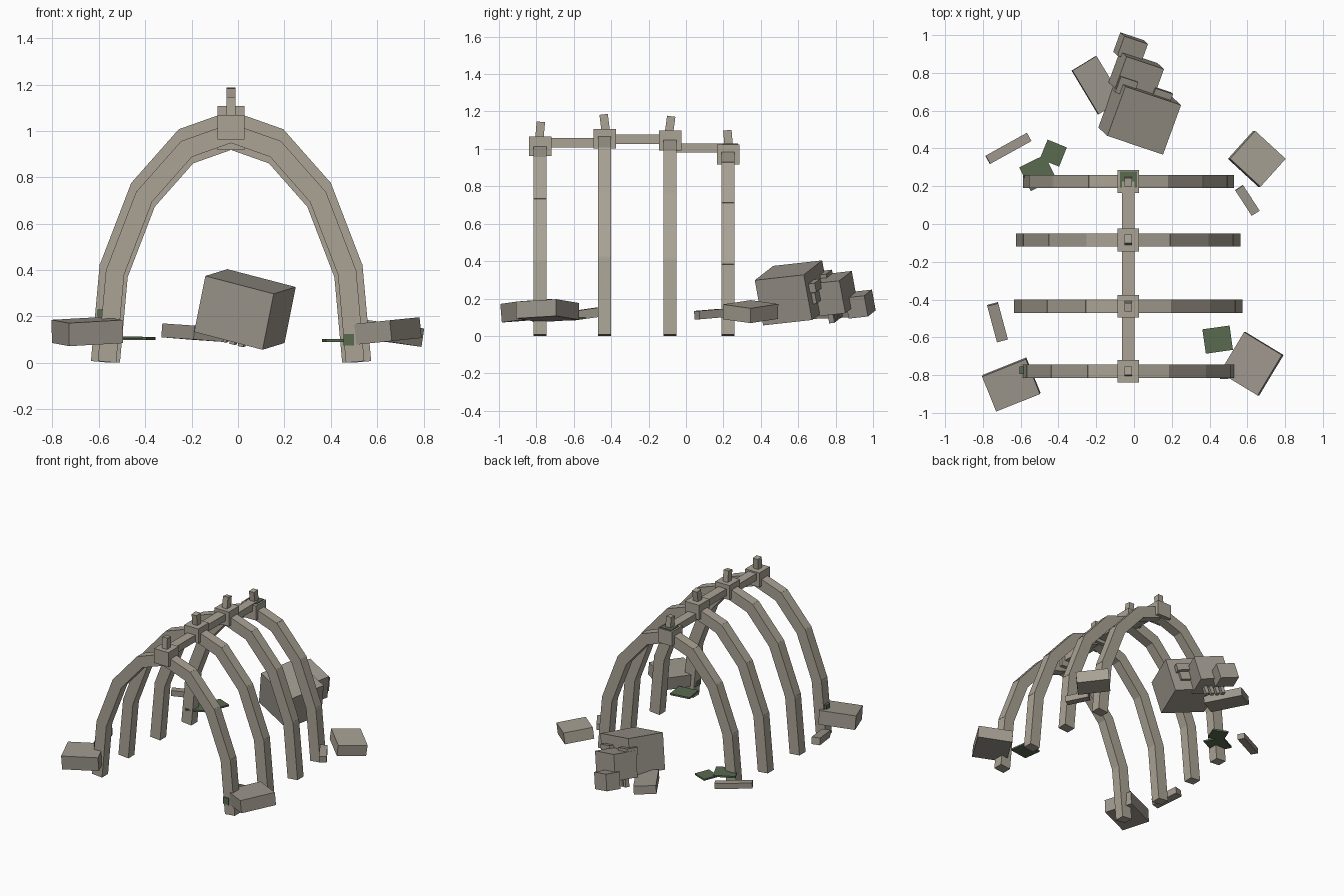
import bpy, bmesh, math
from mathutils import Vector, Matrix, Euler

if "Cube" in bpy.data.objects:
    bpy.data.objects.remove(bpy.data.objects["Cube"])

def material(name, rgb):
    m = bpy.data.materials.new(name)
    m.diffuse_color = (*rgb, 1)
    m.use_nodes = True
    m.node_tree.nodes["Principled BSDF"].inputs["Base Color"].default_value = m.diffuse_color
    return m

BONE = material("weathered bone", (0.40, 0.365, 0.30))
SHADE = material("dull bone", (0.34, 0.31, 0.265))
MOSS = material("moss green", (0.10, 0.145, 0.08))

def build(name, boxes, mat):
    """One object from boxes given as (centre, size, rotation matrix)."""
    bm = bmesh.new()
    for c, s, r in boxes:
        m = Matrix.Translation(c) @ r.to_4x4() @ Matrix.Diagonal((*s, 1))
        bmesh.ops.create_cube(bm, size=1, matrix=m)
    me = bpy.data.meshes.new(name)
    bm.to_mesh(me)
    bm.free()
    me.materials.append(mat)
    ob = bpy.data.objects.new(name, me)
    bpy.context.collection.objects.link(ob)
    return ob

def turn(x=0, y=0, z=0):
    """Roll about y, then pitch about x, then yaw about z (degrees)."""
    r = math.radians
    return Matrix.Rotation(r(z), 3, 'Z') @ Matrix.Rotation(r(x), 3, 'X') @ Matrix.Rotation(r(y), 3, 'Y')

def box(name, c, s, rot=(0, 0, 0), mat=BONE):
    return build(name, [(Vector(c), s, turn(*rot))], mat)

CX = -0.03
ARCH = [(0.535, 0.004), (0.50, 0.39), (0.375, 0.715), (0.192, 0.922), (0, 0.99)]
# y position, scale, vertebra centre z, spine tilt
RIBS = [(-0.78, 1.0, 1.015, -5), (-0.435, 1.055, 1.055, 7),
        (-0.085, 1.035, 1.045, -8), (0.225, 0.97, 0.97, 5)]

# rib arches with vertebrae and spines
for i, (y, k, vz, tilt) in enumerate(RIBS, 1):
    for side, label in ((-1, "left"), (1, "right")):
        segs = []
        pts = [Vector((CX + side * a * k, y, b * k if b > 0.01 else b)) for a, b in ARCH]
        for j, (p, q) in enumerate(zip(pts, pts[1:])):
            d = (q - p).normalized()
            ang = math.degrees(math.atan2(d.x, d.z))
            a = p if j == 0 else p - d * 0.01
            b = q + d * 0.01
            segs.append(((a + b) / 2, (0.08, 0.07, (b - a).length), turn(y=ang)))
        build(f"rib_{i}_{label}", segs, BONE)
    box(f"vertebra_{i}", (CX, y, vz), (0.115, 0.12, 0.105))
    box(f"spine_{i}", (CX, y, vz + 0.085), (0.04, 0.045, 0.09), (tilt, 0, 0))

# backbone links
for i, (y0, y1, z) in enumerate([(-0.78, -0.435, 1.032), (-0.435, -0.085, 1.052), (-0.085, 0.225, 1.005)], 1):
    box(f"backbone_link_{i}", (CX, (y0 + y1) / 2, z), (0.065, y1 - y0, 0.05))

# fallen skull, facing back
TILT = (6, 14, -20)
box("skull_cranium", (0.03, 0.57, 0.23), (0.32, 0.28, 0.25), TILT, SHADE)
box("skull_snout", (0.012, 0.785, 0.225), (0.215, 0.18, 0.18), TILT, SHADE)
box("skull_nose", (-0.018, 0.932, 0.17), (0.135, 0.11, 0.115), TILT, SHADE)
R = turn(*TILT)
brow_c = Vector((0.045, 0.70, 0.27))
build("skull_brows", [(brow_c + R @ Vector((s * 0.10, 0, 0.02)), (0.10, 0.09, 0.05), R) for s in (-1, 1)], SHADE)
build("skull_cheeks", [(brow_c + R @ Vector((s * 0.10, 0, -0.04)), (0.07, 0.06, 0.06), R) for s in (-1, 1)], SHADE)
build("skull_teeth", [(Vector((-0.015, 0.79, 0.115)) + R @ Vector((x, 0, 0)), (0.025, 0.03, 0.07), R)
                      for x in (-0.08, -0.04, 0.0, 0.04)], SHADE)
box("skull_jaw", (-0.195, 0.735, 0.13), (0.15, 0.27, 0.06), (2, 4, 31), SHADE)

# stone blocks
box("stone_front_left", (-0.65, -0.85, 0.135), (0.25, 0.20, 0.10), (4, -3, 22), SHADE)
box("stone_front_right", (0.623, -0.74, 0.135), (0.235, 0.25, 0.09), (3, -5, -31), SHADE)
box("stone_back_right", (0.65, 0.345, 0.13), (0.22, 0.20, 0.08), (-6, 6, -42), BONE)

# loose bones
box("loose_bone_back_left", (-0.665, 0.40, 0.11), (0.25, 0.05, 0.04), (0, 4, 29), SHADE)
box("loose_bone_right", (0.60, 0.125, 0.117), (0.16, 0.05, 0.045), (0, 4, -57), SHADE)
box("loose_bone_left", (-0.723, -0.52, 0.12), (0.20, 0.06, 0.05), (0, 8, -75), SHADE)

# moss patches
for n, c, s, rot in [
    ("ground_right", (0.443, -0.612, 0.096), (0.145, 0.13, 0.012), (0, 0, 8)),
    ("ground_left_a", (-0.427, 0.375, 0.105), (0.11, 0.11, 0.012), (0, 0, -22)),
    ("ground_left_b", (-0.51, 0.27, 0.108), (0.15, 0.14, 0.012), (0, 0, 26)),
    ("vertebra", (CX, 0.235, 1.024), (0.09, 0.085, 0.008), (0, 0, 0)),
    ("right_foot", (0.477, -0.79, 0.10), (0.045, 0.06, 0.05), (0, 0, 0)),
    ("left_foot", (-0.59, -0.775, 0.215), (0.03, 0.04, 0.03), (0, 0, 0)),
]:
    box("moss_" + n, c, s, rot, MOSS)
